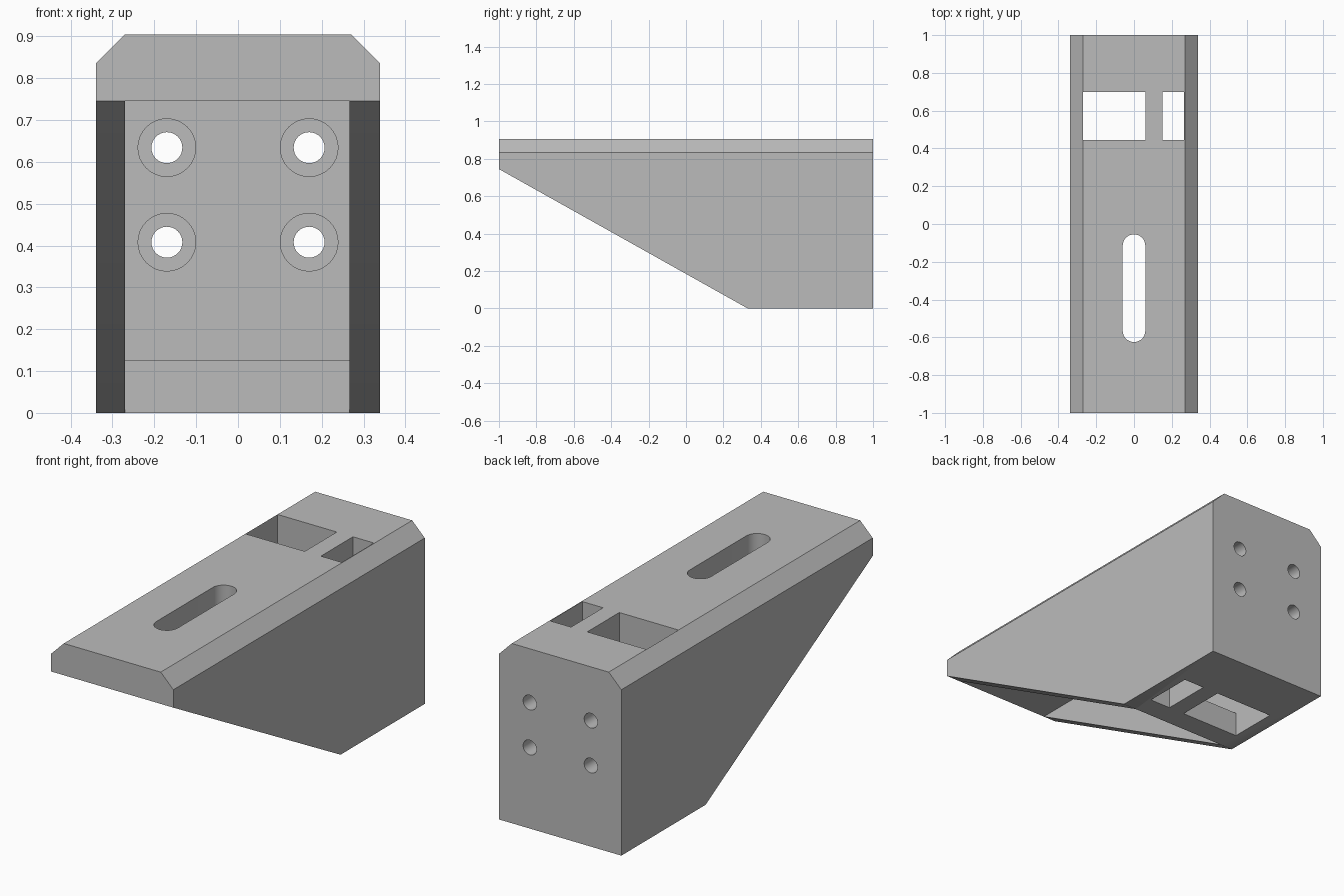
import bpy, bmesh, math
from mathutils import Vector

cube = bpy.data.objects.get("Cube")
if cube:
    bpy.data.objects.remove(cube, do_unlink=True)

grey = bpy.data.materials.new("plain grey")
grey.use_nodes = True
colour = (0.5, 0.5, 0.5, 1)
grey.diffuse_color = colour
grey.node_tree.nodes["Principled BSDF"].inputs["Base Color"].default_value = colour


def prism(name, outline, axis, lo, hi):
    """Extrude a 2D outline along an axis; the outline uses the other two axes in order."""
    bm = bmesh.new()

    def place(a, b):
        co = [a, b]
        co.insert(axis, lo)
        return bm.verts.new(co)

    face = bm.faces.new([place(a, b) for a, b in outline])
    result = bmesh.ops.extrude_face_region(bm, geom=[face])
    shift = Vector((0, 0, 0))
    shift[axis] = hi - lo
    moved = [g for g in result["geom"] if isinstance(g, bmesh.types.BMVert)]
    bmesh.ops.translate(bm, verts=moved, vec=shift)
    bmesh.ops.recalc_face_normals(bm, faces=bm.faces)
    mesh = bpy.data.meshes.new(name)
    bm.to_mesh(mesh)
    bm.free()
    mesh.materials.append(grey)
    obj = bpy.data.objects.new(name, mesh)
    bpy.context.collection.objects.link(obj)
    return obj


def rect(x0, x1, y0, y1):
    return [(x0, y0), (x1, y0), (x1, y1), (x0, y1)]


def arc(cx, cy, r, start, sweep, steps):
    return [(cx + r * math.cos(start + sweep * i / steps),
             cy + r * math.sin(start + sweep * i / steps)) for i in range(steps + 1)]


# Block with chamfered top edges
W, H, C = 0.34, 0.905, 0.07
bracket = prism("wedge_bracket", [(-W, 0), (W, 0), (W, H - C), (W - C, H),
                                  (C - W, H), (-W, H - C)], 1, -1, 1)

# Sloped underside
ROOF, TOE = 0.745, 0.33
slope = ROOF / (-1 - TOE)
cutters = [prism("slope_cutter", [(-1.2, ROOF - 0.2 * slope), (TOE + 0.2, 0.2 * slope),
                                  (-1.2, 0.2 * slope)], 0, -1, 1)]

# Hollow between the side walls, above a short floor
LEFT, RIGHT, FLOOR, BACK = 0.266, -0.27, 0.125, 0.7
cutters.append(prism("cavity_cutter", [(-1.2, -0.2), (TOE, -0.2), (TOE, FLOOR), (BACK, FLOOR),
                                       (BACK, ROOF), (-1.2, ROOF)], 0, RIGHT, LEFT))

# Windows through the top and the floor
for x0, x1 in ((RIGHT, 0.06), (0.15, LEFT)):
    cutters.append(prism("window_cutter", rect(x0, x1, 0.445, BACK), 2, -0.2, 1.2))

# Rounded slot through the top
R = 0.06
slot = arc(0, -0.055 - R, R, 0, math.pi, 16) + arc(0, -0.625 + R, R, math.pi, math.pi, 16)
cutters.append(prism("slot_cutter", slot, 2, 0.6, 1.2))

# Counterbored bolt holes through the back wall
for x in (-0.17, 0.17):
    for z in (0.408, 0.634):
        for radius, y0, y1 in ((0.069, BACK - 0.05, BACK + 0.15), (0.037, BACK - 0.1, 1.2)):
            circle = arc(x, z, radius, 0, math.tau, 32)[:-1]
            cutters.append(prism("bolt_hole_cutter", circle, 1, y0, y1))

# Cut everything, then drop the cutters
bpy.ops.object.select_all(action='DESELECT')
bpy.context.view_layer.objects.active = bracket
bracket.select_set(True)
for cutter in cutters:
    cutter.hide_render = True
    mod = bracket.modifiers.new("cut", 'BOOLEAN')
    mod.operation = 'DIFFERENCE'
    mod.solver = 'EXACT'
    mod.object = cutter
    bpy.ops.object.modifier_apply(modifier=mod.name)
    bpy.data.objects.remove(cutter, do_unlink=True)
bpy.ops.object.shade_smooth_by_angle(angle=math.radians(30))
